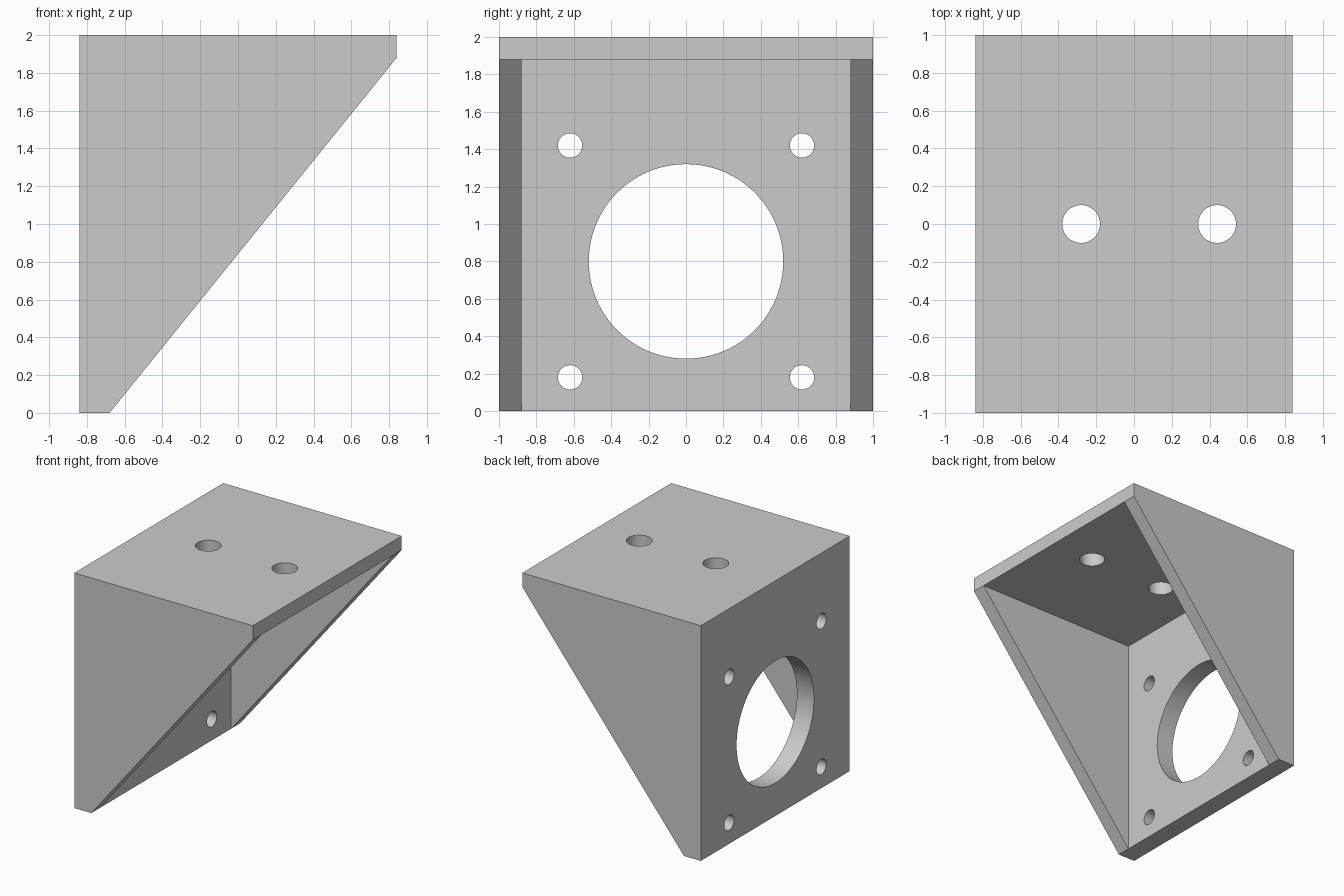
import bpy
import bmesh
import math
from mathutils import Matrix, Vector

cube = bpy.data.objects.get("Cube")
if cube:
    bpy.data.objects.remove(cube, do_unlink=True)

# Main sizes
BACK, FRONT, HEIGHT = -0.84, 0.84, 2.0
PLATE, WALL = 0.16, 0.12

grey = bpy.data.materials.new("light grey plastic")
grey.use_nodes = True
colour = (0.6, 0.6, 0.6, 1)
grey.diffuse_color = colour
grey.node_tree.nodes["Principled BSDF"].inputs["Base Color"].default_value = colour


def make_object(name, bm):
    bmesh.ops.recalc_face_normals(bm, faces=bm.faces)
    mesh = bpy.data.meshes.new(name)
    bm.to_mesh(mesh)
    bm.free()
    mesh.materials.append(grey)
    obj = bpy.data.objects.new(name, mesh)
    bpy.context.collection.objects.link(obj)
    return obj


def extruded(name, profile, half_width):
    """Extrude an xz profile across y."""
    bm = bmesh.new()
    face = bm.faces.new([bm.verts.new((x, -half_width, z)) for x, z in profile])
    new = bmesh.ops.extrude_face_region(bm, geom=[face])["geom"]
    verts = [v for v in new if isinstance(v, bmesh.types.BMVert)]
    bmesh.ops.translate(bm, verts=verts, vec=(0, 2 * half_width, 0))
    return make_object(name, bm)


def drill(name, centre, radius, axis, sides=64):
    """Cylinder cutter along the given axis."""
    bm = bmesh.new()
    turn = Vector((0, 0, 1)).rotation_difference(Vector(axis)).to_matrix().to_4x4()
    bmesh.ops.create_cone(bm, cap_ends=True, segments=sides, radius1=radius,
                          radius2=radius, depth=0.5,
                          matrix=Matrix.Translation(centre) @ turn)
    return make_object(name, bm)


def cut(target, cutter):
    cutter.hide_render = True
    mod = target.modifiers.new("cut", 'BOOLEAN')
    mod.operation = 'DIFFERENCE'
    mod.solver = 'EXACT'
    mod.object = cutter
    bpy.context.view_layer.objects.active = target
    bpy.ops.object.modifier_apply(modifier=mod.name)
    bpy.data.objects.remove(cutter, do_unlink=True)


# Wedge-shaped body
inner = BACK + PLATE
ceiling = HEIGHT - WALL
bracket = extruded("motor_bracket", [(BACK, 0), (inner, 0), (FRONT, ceiling),
                                     (FRONT, HEIGHT), (BACK, HEIGHT)], 1.0)

# Hollow between the side walls, under the top plate
cut(bracket, extruded("hollow_cutter", [(inner, -0.2), (1.2, -0.2),
                                        (1.2, ceiling), (inner, ceiling)], 1.0 - WALL))

# Large bore and four screw holes in the upright plate
bore_z, spacing = 0.8, 0.62
cut(bracket, drill("bore_cutter", (BACK, 0, bore_z), 0.52, (1, 0, 0), 96))
for sy in (-1, 1):
    for sz in (-1, 1):
        cut(bracket, drill("screw_cutter", (BACK, sy * spacing, bore_z + sz * spacing),
                           0.065, (1, 0, 0)))

# Two mounting holes in the top plate
for x in (-0.28, 0.44):
    cut(bracket, drill("mount_cutter", (x, 0, HEIGHT), 0.1, (0, 0, 1)))

# Smooth hole walls, sharp corners
bpy.ops.object.select_all(action='DESELECT')
bracket.select_set(True)
bpy.context.view_layer.objects.active = bracket
bpy.ops.object.shade_smooth_by_angle(angle=math.radians(30))
